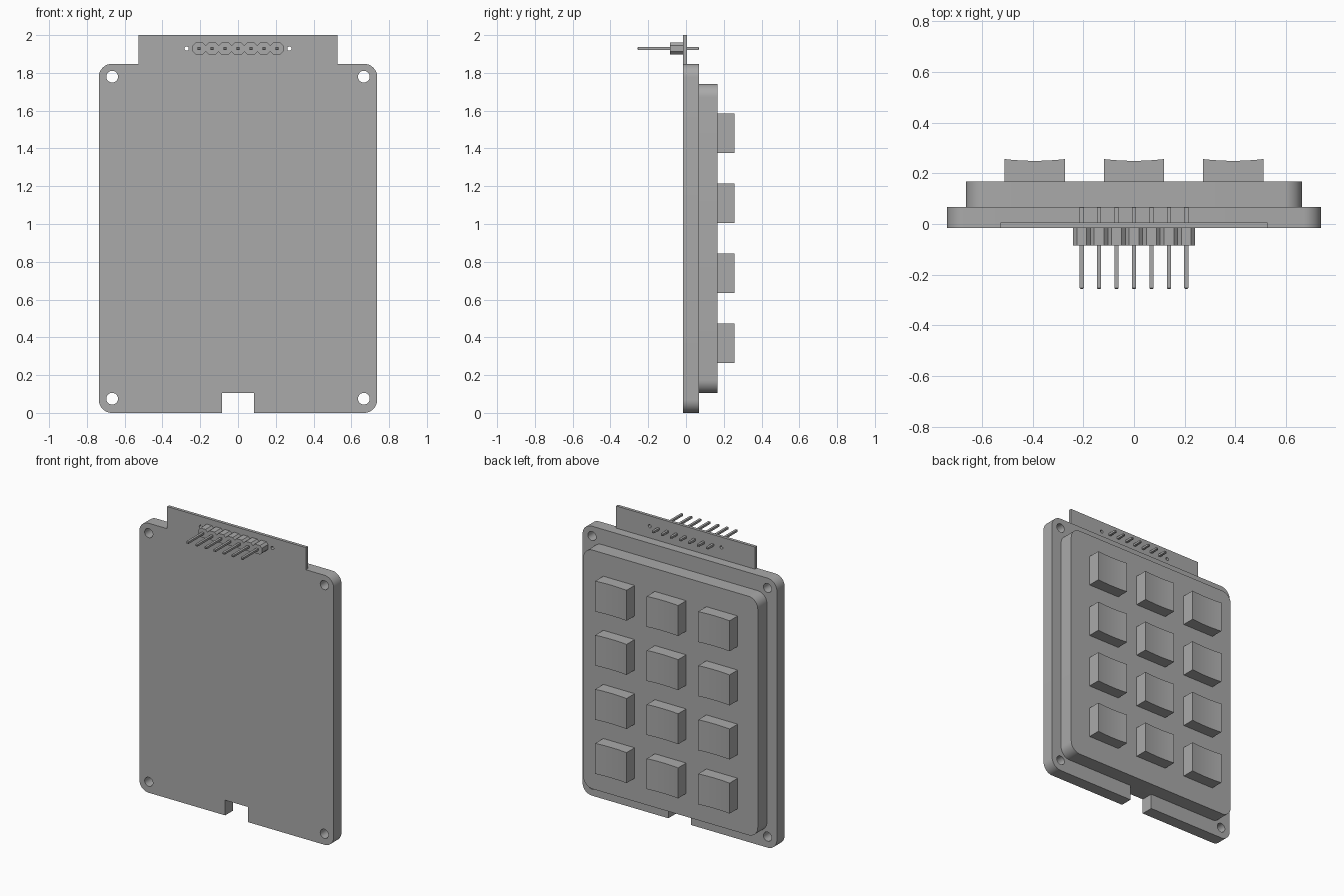
import bpy, bmesh, math
from mathutils import Vector

cube = bpy.data.objects.get("Cube")
if cube:
    bpy.data.objects.remove(cube, do_unlink=True)

# Single grey plastic
GREY = (0.40, 0.40, 0.40, 1.0)
grey = bpy.data.materials.new("plain_grey")
grey.use_nodes = True
grey.diffuse_color = GREY
grey.node_tree.nodes["Principled BSDF"].inputs["Base Color"].default_value = GREY


def arc(cx, cz, r, a0, a1, n):
    """Points along an arc in the xz plane, angles in degrees."""
    return [(cx + r * math.cos(math.radians(a0 + (a1 - a0) * i / n)),
             cz + r * math.sin(math.radians(a0 + (a1 - a0) * i / n)))
            for i in range(n + 1)]


def circle(cx, cz, r, n=32):
    return arc(cx, cz, r, 0, 360, n)[:-1]


def rounded(x0, x1, z0, z1, r, n=10):
    """Rounded rectangle, starting at its lower left corner."""
    return (arc(x0 + r, z0 + r, r, 180, 270, n) + arc(x1 - r, z0 + r, r, 270, 360, n)
            + arc(x1 - r, z1 - r, r, 0, 90, n) + arc(x0 + r, z1 - r, r, 90, 180, n))


def finish(bm, name):
    bmesh.ops.recalc_face_normals(bm, faces=bm.faces)
    mesh = bpy.data.meshes.new(name)
    bm.to_mesh(mesh)
    bm.free()
    mesh.materials.append(grey)
    obj = bpy.data.objects.new(name, mesh)
    bpy.context.collection.objects.link(obj)
    bpy.ops.object.select_all(action='DESELECT')
    obj.select_set(True)
    bpy.context.view_layer.objects.active = obj
    bpy.ops.object.shade_smooth_by_angle(angle=math.radians(30))
    return obj


def slab(name, outlines, y0, y1):
    """Flat outline with optional holes, extruded from y0 to y1."""
    bm = bmesh.new()
    for pts in outlines:
        vs = [bm.verts.new((x, y0, z)) for x, z in pts]
        for a, b in zip(vs, vs[1:] + vs[:1]):
            bm.edges.new((a, b))
    bmesh.ops.triangle_fill(bm, edges=bm.edges[:], use_beauty=True, use_dissolve=False,
                            normal=(0, -1, 0))
    ext = bmesh.ops.extrude_face_region(bm, geom=bm.faces[:])
    moved = [g for g in ext["geom"] if isinstance(g, bmesh.types.BMVert)]
    bmesh.ops.translate(bm, verts=moved, vec=(0, y1 - y0, 0))
    return finish(bm, name)


FRONT, BOARD, BASE, BEZEL, KEY = -0.016, 0.005, 0.068, 0.168, 0.256

# Base plate with bottom notch and corner screw holes
outline = rounded(-0.737, 0.737, 0, 1.848, 0.07)
notch = [(-0.086, 0), (-0.086, 0.104), (0.086, 0.104), (0.086, 0)]
outline = outline[:11] + notch + outline[11:]
screws = [circle(sx * 0.666, z, 0.031) for sx in (-1, 1) for z in (0.075, 1.78)]
slab("base_plate", [outline] + screws, FRONT, BASE)

# Thin connector tab with two small locating holes
HZ = 1.929
tab = [(-0.527, 1.848), (0.527, 1.848), (0.527, 2.0), (-0.527, 2.0)]
slab("connector_tab", [tab] + [circle(sx * 0.272, HZ, 0.011, 20) for sx in (-1, 1)],
     FRONT, BOARD)

# Raised bezel around the keys
slab("key_bezel", [rounded(-0.662, 0.662, 0.104, 1.742, 0.07)], BASE, BEZEL)

# Pin header: chamfered cells with square pins
PITCH = 0.0687
for i in range(7):
    x = (i - 3) * PITCH
    slab(f"header_cell_{i + 1}",
         [rounded(x - PITCH / 2, x + PITCH / 2, HZ - 0.031, HZ + 0.031, 0.015, 1)],
         -0.085, FRONT)
    bm = bmesh.new()
    bmesh.ops.create_cube(bm, size=1)
    bmesh.ops.scale(bm, vec=(0.016, 0.324, 0.014), verts=bm.verts)
    bmesh.ops.translate(bm, vec=(x, -0.094, HZ), verts=bm.verts)
    ends = [e for e in bm.edges if abs(e.verts[0].co.y - e.verts[1].co.y) < 0.01]
    bmesh.ops.bevel(bm, geom=ends, offset=0.003, segments=1, affect='EDGES')
    finish(bm, f"header_pin_{i + 1}")

# Keys with a shallow dish across their width
W, H, DISH, N = 0.119, 0.1045, 0.007, 12
for row in range(4):
    for col in range(3):
        cx, cz = (col - 1) * 0.391, 0.3675 + row * 0.371
        top = [(W * (1 - 2 * i / N), KEY - DISH * (1 - (1 - 2 * i / N) ** 2))
               for i in range(N + 1)]
        profile = [(-W, BEZEL), (W, BEZEL)] + top
        bm = bmesh.new()
        face = bm.faces.new([bm.verts.new((cx + x, y, cz - H)) for x, y in profile])
        ext = bmesh.ops.extrude_face_region(bm, geom=[face])
        moved = [g for g in ext["geom"] if isinstance(g, bmesh.types.BMVert)]
        bmesh.ops.translate(bm, verts=moved, vec=Vector((0, 0, 2 * H)))
        finish(bm, f"key_row{row + 1}_col{col + 1}")
